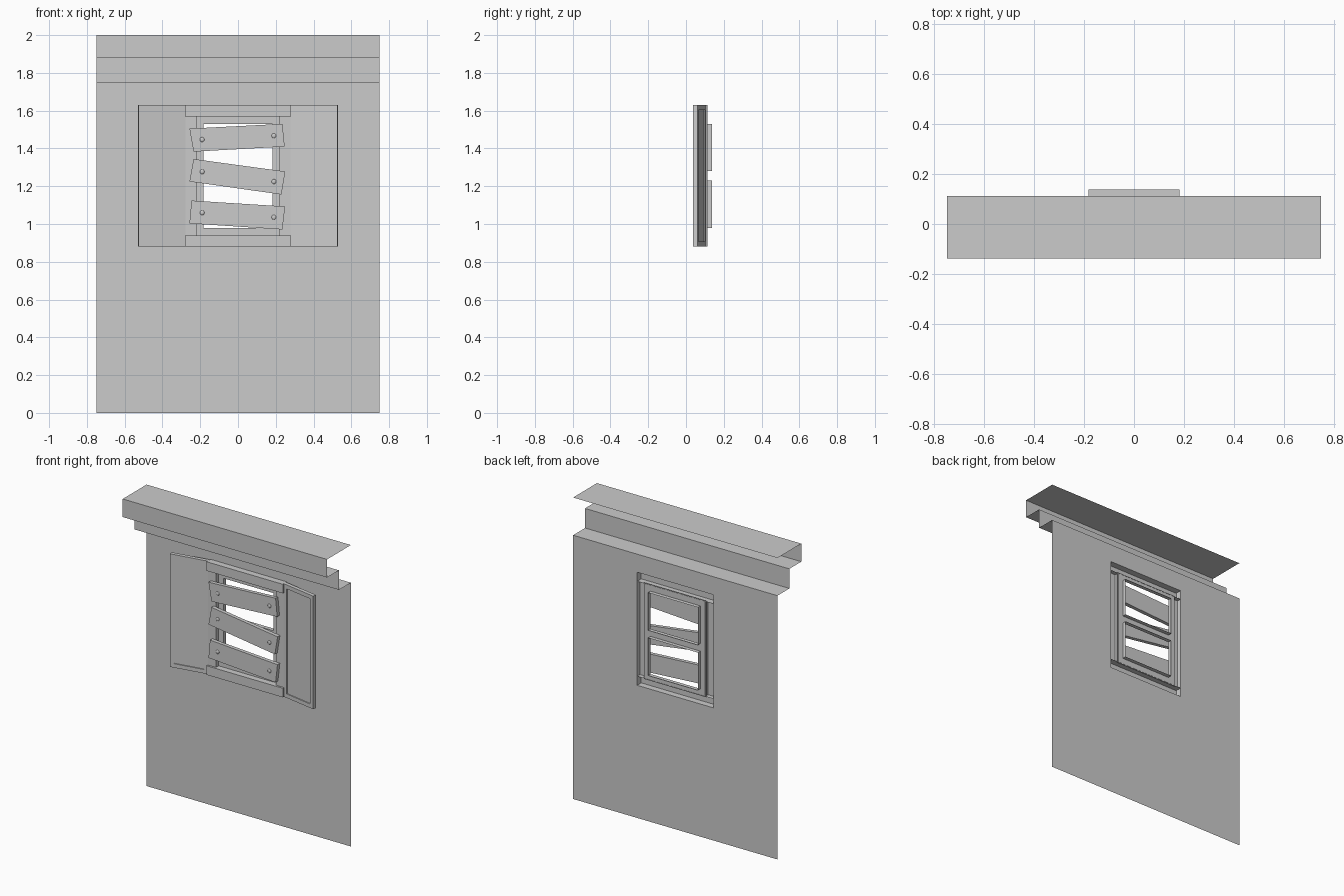
import bpy, bmesh, math
from mathutils import Matrix

if "Cube" in bpy.data.objects:
    bpy.data.objects.remove(bpy.data.objects["Cube"])

WALL_Y, POST_Y, LINTEL_Y, BACK_Y = 0.1125, 0.083, 0.07, 0.1375


def finish(name, bm, weld=True):
    if weld:
        bmesh.ops.remove_doubles(bm, verts=bm.verts, dist=1e-5)
    me = bpy.data.meshes.new(name)
    bm.to_mesh(me)
    bm.free()
    ob = bpy.data.objects.new(name, me)
    bpy.context.collection.objects.link(ob)
    return ob


def quad(bm, *pts):
    return bm.faces.new([bm.verts.new(p) for p in pts])


def front_rect(bm, x0, x1, z0, z1, y):
    return quad(bm, (x0, y, z0), (x1, y, z0), (x1, y, z1), (x0, y, z1))


def sleeve(bm, x0, x1, z0, z1, y0, y1, inward):
    # four walls of an open rectangular tube
    c = [(x0, z0), (x1, z0), (x1, z1), (x0, z1)]
    for i in range(4):
        a, b = c[i], c[(i + 1) % 4]
        f = quad(bm, (a[0], y0, a[1]), (b[0], y0, b[1]), (b[0], y1, b[1]), (a[0], y1, a[1]))
        if inward:
            f.normal_flip()


# wall sheet with window hole, and stepped cornice above
bm = bmesh.new()
hx, h0, h1 = 0.28, 0.88, 1.63
outer = [(-0.75, 0), (0.75, 0), (0.75, 1.75), (-0.75, 1.75)]
inner = [(-hx, h0), (hx, h0), (hx, h1), (-hx, h1)]
for i in range(4):
    j = (i + 1) % 4
    quad(bm, *[(p[0], WALL_Y, p[1]) for p in (outer[i], outer[j], inner[j], inner[i])])
prof = [(WALL_Y, 1.75), (-0.0125, 1.75), (-0.0125, 1.88), (-0.1375, 1.88), (-0.1375, 2.0), (WALL_Y, 2.0)]
for (ya, za), (yb, zb) in zip(prof, prof[1:]):
    quad(bm, (-0.75, ya, za), (0.75, ya, za), (0.75, yb, zb), (-0.75, yb, zb))
finish("wall_with_cornice", bm)

# window surround: open-backed lintel, sill and side posts
for name, z0, z1 in (("lintel", 1.57, h1), ("sill", h0, 0.94)):
    bm = bmesh.new()
    front_rect(bm, -hx, hx, z0, z1, LINTEL_Y)
    sleeve(bm, -hx, hx, z0, z1, LINTEL_Y, WALL_Y, False)
    finish(name, bm)
for name, s in (("left_post", -1), ("right_post", 1)):
    x0, x1 = sorted((s * 0.22, s * hx))
    bm = bmesh.new()
    front_rect(bm, x0, x1, 0.94, 1.57, POST_Y)
    quad(bm, (x0, WALL_Y, 0.94), (x0, POST_Y, 0.94), (x0, POST_Y, 1.57), (x0, WALL_Y, 1.57))
    quad(bm, (x1, POST_Y, 0.94), (x1, WALL_Y, 0.94), (x1, WALL_Y, 1.57), (x1, POST_Y, 1.57))
    finish(name, bm)

# window frame: two openings with sleeves running out the back
bm = bmesh.new()
wx, fx, fy = 0.183, 0.23, 0.111
for s in (-1, 1):
    x0, x1 = sorted((s * wx, s * fx))
    front_rect(bm, x0, x1, 0.935, 1.575, fy)
for z0, z1 in ((0.935, 0.98), (1.23, 1.28), (1.53, 1.575)):
    front_rect(bm, -wx, wx, z0, z1, fy)
for z0, z1 in ((0.98, 1.23), (1.28, 1.53)):
    sleeve(bm, -wx, wx, z0, z1, fy, BACK_Y, True)
finish("window_frame", bm, False)

# shutters: panels recessed on both sides, swung slightly forward
for name, s in (("left_shutter", -1), ("right_shutter", 1)):
    bm = bmesh.new()
    bmesh.ops.create_cube(bm, size=1)
    bmesh.ops.scale(bm, vec=(0.252, 0.025, 0.75), verts=bm.verts)
    bmesh.ops.translate(bm, vec=(0.126, 0, 0), verts=bm.verts)
    for f in [f for f in bm.faces if abs(f.normal.y) > 0.9]:
        bmesh.ops.inset_region(bm, faces=[f], thickness=0.037, depth=0)
        bmesh.ops.inset_region(bm, faces=[f], thickness=0.0005, depth=-0.006)
    rot = Matrix.Rotation(math.radians(-10.3), 4, 'Z')
    bmesh.ops.transform(bm, matrix=Matrix.Translation((0.28, 0.0935, 1.255)) @ rot, verts=bm.verts)
    if s < 0:
        bmesh.ops.scale(bm, vec=(-1, 1, 1), verts=bm.verts)
        bmesh.ops.reverse_faces(bm, faces=bm.faces)
    finish(name, bm)

# crooked boards nailed across: corners as bottom left, bottom right, top right, top left
boards = {
    "top_board": [(-0.235, 1.383), (0.247, 1.41), (0.235, 1.53), (-0.257, 1.505)],
    "middle_board": [(-0.257, 1.225), (0.23, 1.156), (0.25, 1.278), (-0.235, 1.344)],
    "bottom_board": [(-0.257, 1.003), (0.235, 0.971), (0.249, 1.093), (-0.246, 1.124)],
}
for name, c in boards.items():
    y0, y1 = 0.058, POST_Y
    bm = bmesh.new()
    quad(bm, *[(x, y0, z) for x, z in c])
    quad(bm, *[(x, y1, z) for x, z in reversed(c)])
    for i in range(4):
        a, b = c[i], c[(i + 1) % 4]
        quad(bm, (a[0], y0, a[1]), (a[0], y1, a[1]), (b[0], y1, b[1]), (b[0], y0, b[1]))
    finish(name, bm)
    # domed nail heads near both ends
    bm = bmesh.new()
    lz, rz = (c[0][1] + c[3][1]) / 2, (c[1][1] + c[2][1]) / 2
    for x in (-0.19, 0.19):
        z = lz + (rz - lz) * (x + 0.245) / 0.49
        m = Matrix.Translation((x, y0, z)) @ Matrix.Diagonal((1, 0.4, 1, 1))
        bmesh.ops.create_uvsphere(bm, u_segments=10, v_segments=6, radius=0.013, matrix=m)
    for f in bm.faces:
        f.smooth = True
    finish(name + "_nails", bm)
